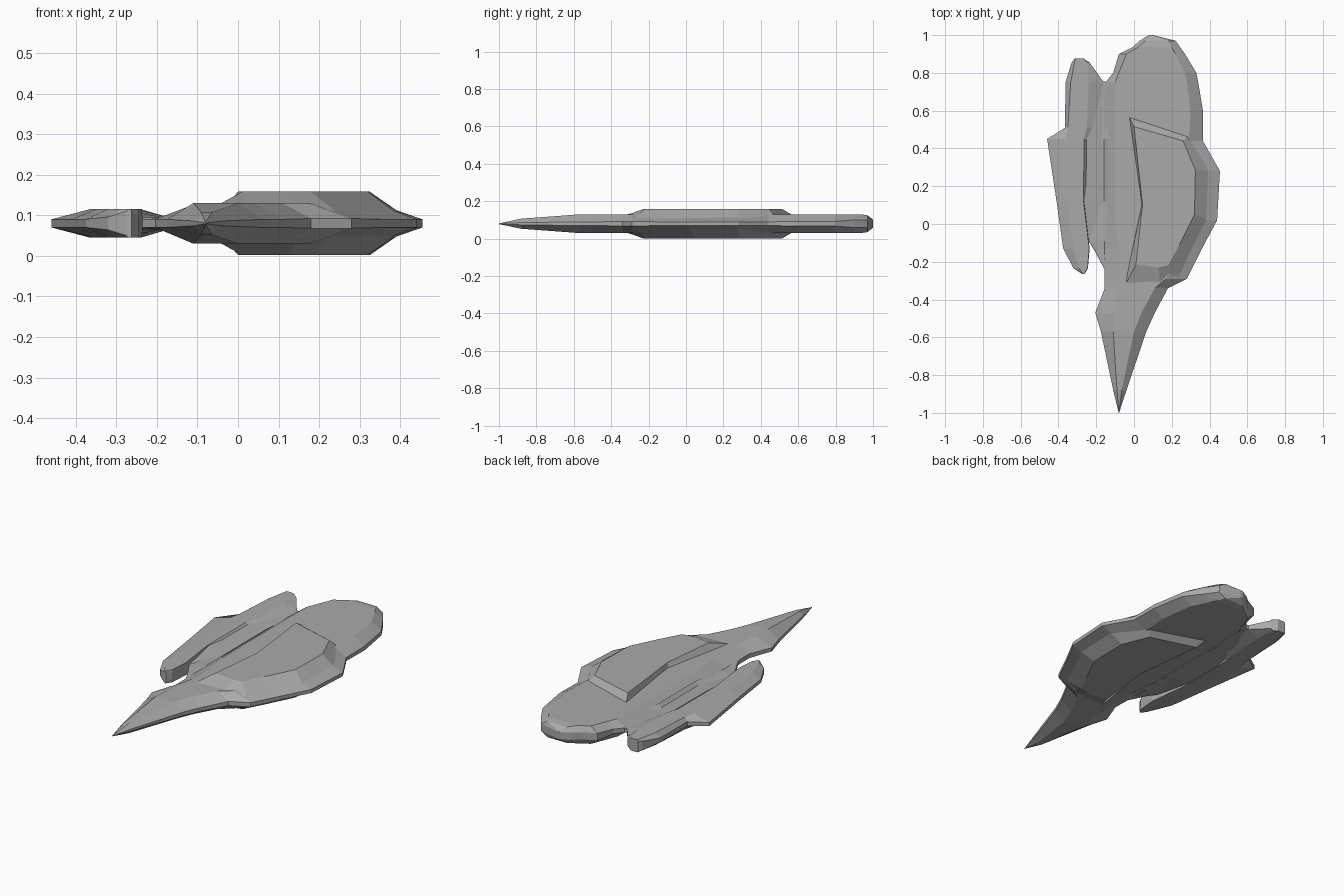
import bpy
import bmesh

# Remove only the default cube
default_cube = bpy.data.objects.get("Cube")
if default_cube:
    bpy.data.objects.remove(default_cube, do_unlink=True)

MIDDLE = 0.08  # height of the symmetry plane between upper and lower faces


def make_material(name, colour):
    material = bpy.data.materials.new(name)
    material.use_nodes = True
    material.diffuse_color = colour
    shader = material.node_tree.nodes["Principled BSDF"]
    shader.inputs["Base Color"].default_value = colour
    shader.inputs["Roughness"].default_value = 0.7
    return material


stone_grey = make_material("stone grey", (0.4, 0.4, 0.4, 1))


def finish(name, mesh_data):
    """Clean the mesh, orient its faces and add it to the scene as one part."""
    bmesh.ops.remove_doubles(mesh_data, verts=mesh_data.verts, dist=0.0005)
    bmesh.ops.recalc_face_normals(mesh_data, faces=mesh_data.faces)
    mesh = bpy.data.meshes.new(name)
    mesh_data.to_mesh(mesh)
    mesh_data.free()
    mesh.materials.append(stone_grey)
    part = bpy.data.objects.new(name, mesh)
    bpy.context.scene.collection.objects.link(part)
    return part


def bridge(mesh_data, first, second):
    """Join two closed vertex rings with quads."""
    count = len(first)
    for i in range(count):
        j = (i + 1) % count
        mesh_data.faces.new((first[i], first[j], second[j], second[i]))


def loft(name, stations):
    """Loft hexagon-like blade sections along y, mirrored about the middle.

    Each station is: y, half thickness of the rim, half thickness of the
    crest, then the x of outer rim, first crest, second crest, other rim.
    """
    bm = bmesh.new()
    rings = []
    for y, rim, crest, *across in stations:
        heights = (rim, crest, crest, rim)
        upper = [(x, y, MIDDLE + h) for x, h in zip(across, heights)]
        lower = [(x, y, MIDDLE - h) for x, h in zip(across, heights)]
        rings.append([bm.verts.new(p) for p in upper + lower[::-1]])
    for first, second in zip(rings, rings[1:]):
        bridge(bm, first, second)
    bm.faces.new(rings[0])
    bm.faces.new(rings[-1])
    return finish(name, bm)


def raised_plate(name, side, outline):
    """A bevelled panel; outline rows hold base x, y, half height and top x, y."""
    bm = bmesh.new()
    base, top = [], []
    for base_x, base_y, height, top_x, top_y in outline:
        base.append(bm.verts.new((base_x, base_y, MIDDLE + side * height)))
        top.append(bm.verts.new((top_x, top_y, MIDDLE + side * 0.078)))
    bridge(bm, base, top)
    bm.faces.new(top)
    bm.faces.new(base)
    return finish(name, bm)


# Main blade, from the pointed front tip to the rounded back
loft("main_blade", [
    (-1, .001, .002, -.081, -.08, -.08, -.079),
    (-.88, .006, .027, -.11, -.09, -.065, -.04),
    (-.57, .01, .05, -.175, -.11, 0, .065),
    (-.47, .01, .05, -.205, -.1, .04, .11),
    (-.34, .012, .05, -.155, -.09, .11, .18),
    (-.29, .012, .05, -.155, -.08, .17, .28),
    (-.13, .01, .05, -.16, -.08, .25, .36),
    (.02, .01, .05, -.16, -.1, .33, .44),
    (.28, .01, .05, -.16, -.1, .34, .455),
    (.44, .01, .05, -.16, -.1, .29, .365),
    (.6, .012, .05, -.16, -.1, .3, .365),
    (.75, .012, .05, -.15, -.1, .28, .34),
    (.8, .013, .05, -.11, -.08, .27, .33),
    (.9, .02, .05, -.08, -.04, .22, .27),
    (.935, .02, .05, -.01, .02, .2, .245),
    (.97, .02, .045, .03, .06, .18, .22),
    (1, .02, .022, .08, .085, .095, .1),
])

# Side wing, with a blunt front end and a blunt back end
loft("right_wing", [
    (-.265, .03, .035, -.275, -.27, -.265, -.262),
    (-.235, .016, .035, -.32, -.29, -.246, -.244),
    (-.13, .01, .035, -.375, -.32, -.237, -.235),
    (.12, .01, .035, -.41, -.35, -.267, -.265),
    (.45, .01, .035, -.46, -.365, -.265, -.22),
    (.51, .012, .035, -.365, -.35, -.25, -.2),
    (.75, .012, .035, -.363, -.335, -.24, -.16),
    (.855, .025, .035, -.33, -.315, -.245, -.235),
    (.875, .03, .035, -.315, -.31, -.27, -.265),
])

# Thin valley joining the wing to the blade
loft("valley_web", [
    (-.24, .01, .012, -.156, -.155, -.15, -.14),
    (-.14, .01, .013, -.21, -.2, -.16, -.14),
    (-.09, .01, .015, -.24, -.235, -.16, -.14),
    (.12, .03, .012, -.265, -.17, -.16, -.14),
    (.45, .03, .012, -.265, -.17, -.16, -.14),
    (.755, .012, .012, -.17, -.16, -.15, -.13),
])

# Raised panels on the upper and lower faces
panel = [
    (-.025, .565, .049, 0, .515),
    (.285, .465, .047, .26, .44),
    (.4, .28, .026, .325, .285),
    (.39, .02, .026, .32, .05),
    (.3, -.14, .03, .24, -.11),
    (.24, -.27, .03, .18, -.22),
    (.14, -.335, .04, .13, -.23),
    (-.05, -.33, .045, .01, -.215),
    (.04, .1, .045, .045, .1),
]
for label, side in (("upper", 1), ("lower", -1)):
    raised_plate(label + "_panel", side, panel)
